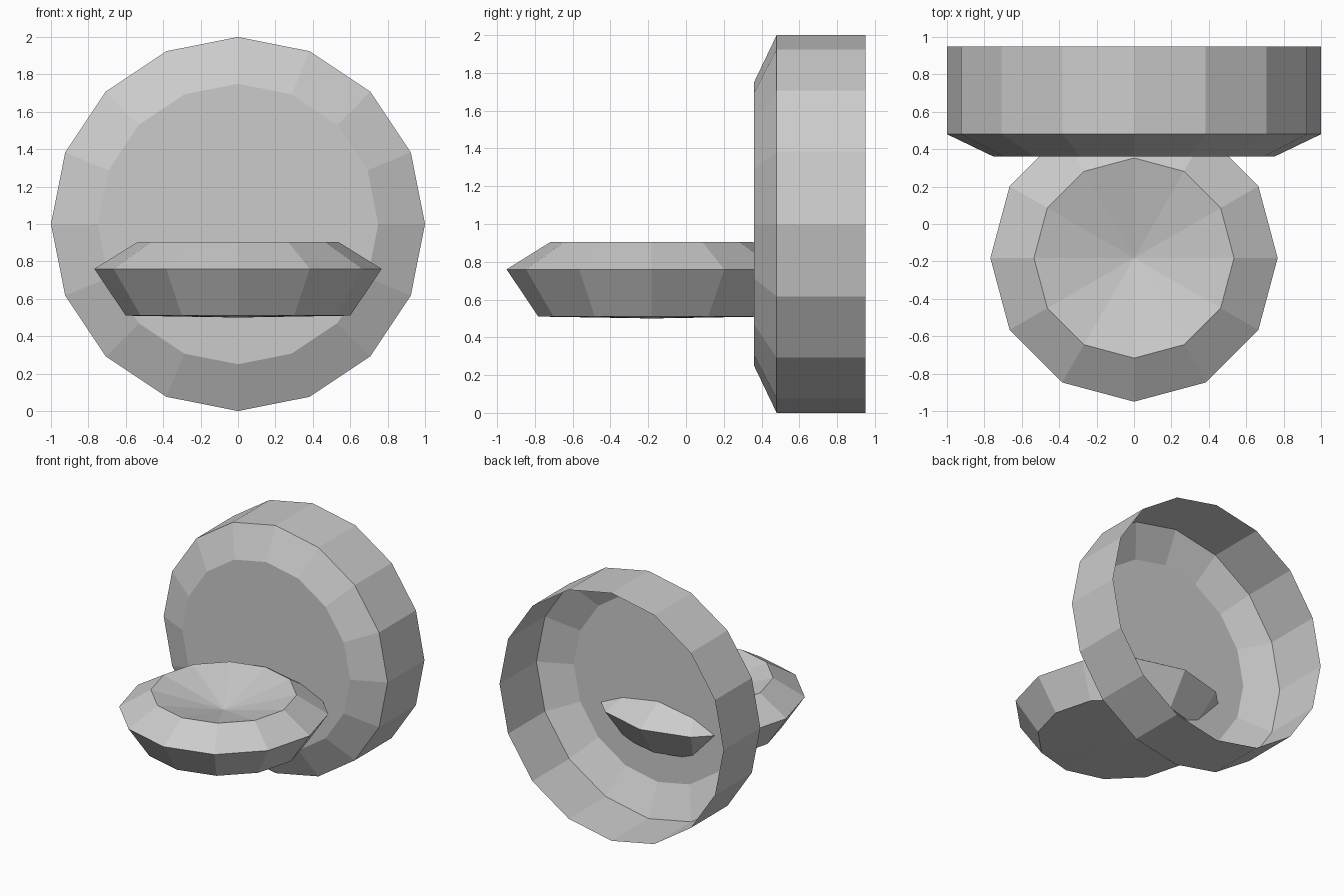
import bpy, bmesh
from math import sin, cos, tau, pi

if "Cube" in bpy.data.objects:
    bpy.data.objects.remove(bpy.data.objects["Cube"])


def lathe(name, sides, profile, location, rotation=(0, 0, 0)):
    """Spin (radius, height) points round local z; radius 0 makes a pole."""
    bm = bmesh.new()
    rings = []
    for r, h in profile:
        if r == 0:
            rings.append([bm.verts.new((0, 0, h))] * sides)
        else:
            rings.append([bm.verts.new((r * cos(tau * i / sides), r * sin(tau * i / sides), h))
                          for i in range(sides)])
    for a, b in zip(rings, rings[1:]):
        for i in range(sides):
            j = (i + 1) % sides
            corners = list(dict.fromkeys((a[i], a[j], b[j], b[i])))
            bm.faces.new(corners)
    # Flat cap where the profile starts away from the axis
    if profile[0][0] > 0:
        bm.faces.new(rings[0][::-1])
    mesh = bpy.data.meshes.new(name)
    bm.to_mesh(mesh)
    bm.free()
    obj = bpy.data.objects.new(name, mesh)
    obj.location = location
    obj.rotation_euler = rotation
    bpy.context.collection.objects.link(obj)
    return obj


# Upright round back: thin shell, flat front, chamfered edge, open at the rear
lathe("round_back", 16, [(0.75, 0.36), (1, 0.48), (1, 0.95)],
      (0, 0, 1), (-pi / 2, 0, 0))

# Round dish: slightly domed underside, flared sides, sunken conical top
lathe("round_dish", 12,
      [(0, 0.50), (0.60, 0.51), (0.768, 0.76), (0.535, 0.905), (0, 0.765)],
      (0, -0.182, 0))
